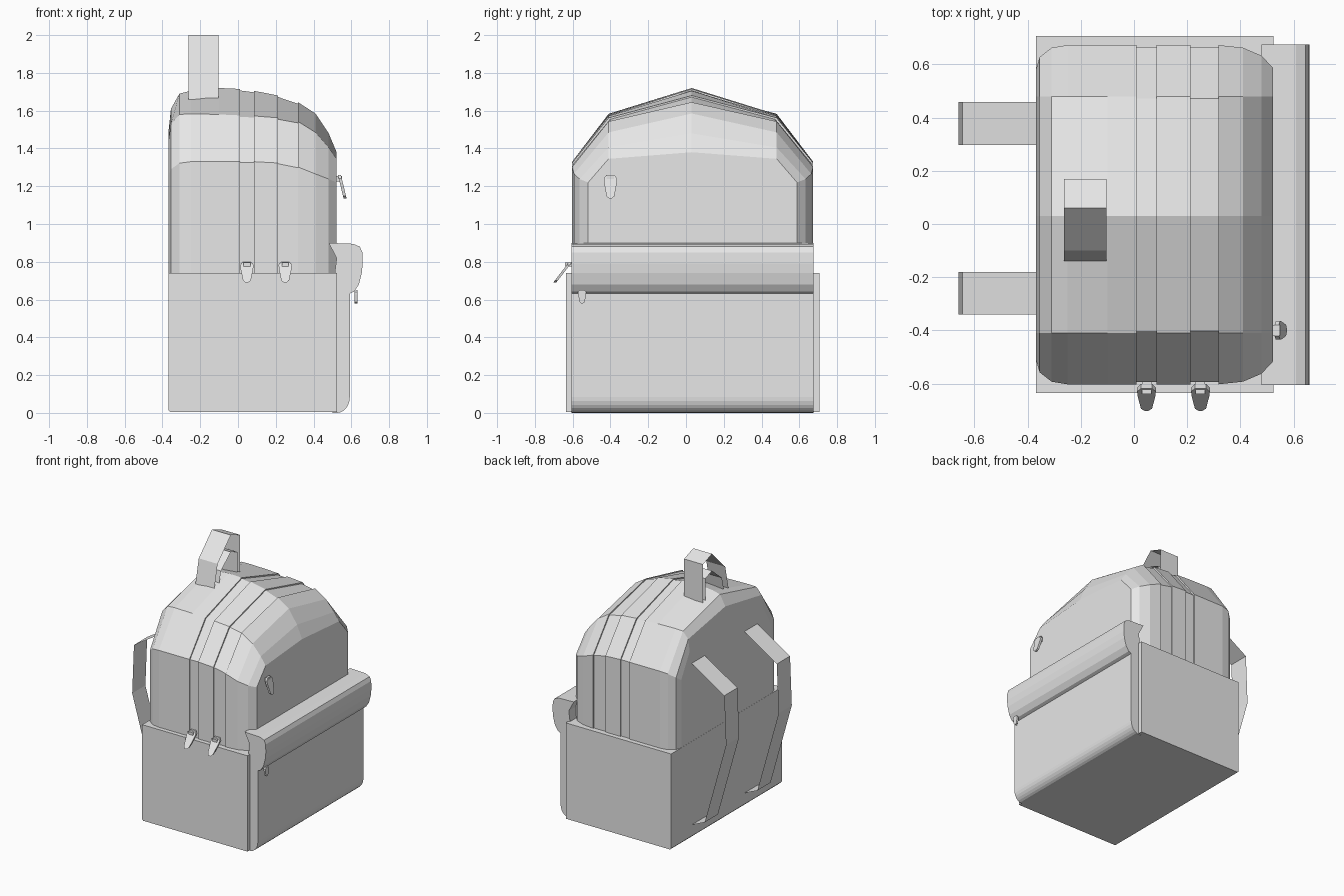
import bpy, bmesh, math
from mathutils import Vector

if "Cube" in bpy.data.objects:
    bpy.data.objects.remove(bpy.data.objects["Cube"])

grey = bpy.data.materials.new("grey_fabric")
grey.diffuse_color = (0.8, 0.8, 0.8, 1)
grey.use_nodes = True
grey.node_tree.nodes["Principled BSDF"].inputs["Base Color"].default_value = grey.diffuse_color


def make(name, verts, faces, fix=True):
    me = bpy.data.meshes.new(name)
    me.from_pydata([tuple(v) for v in verts], [], faces)
    if fix:
        bm = bmesh.new()
        bm.from_mesh(me)
        bmesh.ops.recalc_face_normals(bm, faces=bm.faces)
        bm.to_mesh(me)
        bm.free()
    me.materials.append(grey)
    ob = bpy.data.objects.new(name, me)
    bpy.context.collection.objects.link(ob)
    return ob


def loft(name, rings):
    """Skin closed rings of equal length and cap both ends."""
    n = len(rings[0])
    verts = [p for r in rings for p in r]
    faces = [(k * n + i, k * n + (i + 1) % n, (k + 1) * n + (i + 1) % n, (k + 1) * n + i)
             for k in range(len(rings) - 1) for i in range(n)]
    faces += [tuple(range(n)), tuple(range(len(verts) - n, len(verts)))]
    return make(name, verts, faces)


def extrude_y(name, profile, y0, y1):
    return loft(name, [[(x, y, z) for x, z in profile] for y in (y0, y1)])


def ribbon(name, path, offset):
    """Thin open band: a path swept along one offset."""
    path = [Vector(p) for p in path]
    n = len(path)
    verts = path + [p + Vector(offset) for p in path]
    return make(name, verts, [(i, i + 1, n + i + 1, n + i) for i in range(n - 1)], False)


# domed main bag: arched sections along x (x, side inset, side z, shoulder z, ridge z)
def arch(x, inset, zs, zm, zt, sink=0.0):
    a, b = -0.603 + inset + sink, 0.673 - inset - sink
    return [(x, a, 0.70), (x, a, zs - sink * 0.5), (x, -0.41 + sink, zm - sink),
            (x, 0.03, zt - sink), (x, 0.48 - sink, zm - sink),
            (x, b, zs - sink * 0.5), (x, b, 0.70)]


S = 0.008
z1, z2 = (0, 1.33, 1.575, 1.715), (0, 1.33, 1.572, 1.705)
z3, z4 = (0, 1.323, 1.562, 1.68), (0, 1.302, 1.543, 1.645)
loft("main_bag", [
    arch(-0.368, 0.09, 1.26, 1.44, 1.49), arch(-0.355, 0.045, 1.29, 1.53, 1.61),
    arch(-0.31, 0.01, 1.322, 1.58, 1.69), arch(-0.25, 0, 1.33, 1.583, 1.705),
    arch(-0.10, 0, 1.33, 1.58, 1.72),
    arch(0.01, *z1), arch(0.01, *z1, S), arch(0.085, *z2, S), arch(0.085, *z2),
    arch(0.213, *z3), arch(0.213, *z3, S), arch(0.317, *z4, S), arch(0.317, *z4),
    arch(0.41, 0.01, 1.265, 1.485, 1.585), arch(0.48, 0.04, 1.238, 1.405, 1.48),
    arch(0.522, 0.085, 1.22, 1.345, 1.38)])

# lower box around the bag
extrude_y("lower_box", [(-0.369, 0.015), (-0.36, 0.005), (0.525, 0.005),
                        (0.525, 0.74), (-0.369, 0.74)], -0.635, 0.708)

# front pocket with rounded lower edge
curve = [(0.525 + 0.067 * math.sin(t), 0.085 - 0.085 * math.cos(t))
         for t in [i * math.pi / 12 for i in range(7)]]
extrude_y("front_pocket", [(0.50, 0.0)] + curve + [(0.592, 0.70), (0.50, 0.70)], -0.605, 0.675)

# overhanging pocket flap
extrude_y("pocket_flap", [(0.50, 0.64), (0.592, 0.632), (0.615, 0.642), (0.64, 0.68),
                          (0.655, 0.74), (0.66, 0.79), (0.658, 0.85), (0.645, 0.88),
                          (0.61, 0.895), (0.48, 0.90), (0.522, 0.82)], -0.605, 0.675)

# carry handle: outer and inner bands
for name, pts in (
        ("handle_outer", [(-0.14, 1.66), (-0.10, 1.84), (0.06, 2.0), (0.17, 1.96), (0.17, 1.66)]),
        ("handle_inner", [(-0.085, 1.66), (-0.06, 1.77), (0.06, 1.87), (0.14, 1.84), (0.14, 1.66)])):
    ribbon(name, [(-0.263, y, z) for y, z in pts], (0.16, 0, 0))

# shoulder straps
for i, y in enumerate((-0.34, 0.298)):
    ribbon(f"shoulder_strap_{i + 1}",
           [(x, y, z) for x, z in ((-0.367, 1.34), (-0.645, 1.165), (-0.66, 0.79),
                                   (-0.48, 0.15), (-0.367, 0.10))], (0, 0.16, 0))


# zip pulls: tapered tabs hanging outwards
def pull(name, top, side, out, lean, w, h, thick=0.016):
    top, side, out = Vector(top), Vector(side), Vector(out)
    shape = [(-0.6, 0), (0.6, 0), (1, 0.15), (0.95, 0.35), (0.6, 0.9), (0.2, 1),
             (-0.2, 1), (-0.6, 0.9), (-0.95, 0.35), (-1, 0.15)]
    front = [top + side * (s * w) + out * (lean * t) - Vector((0, 0, h * t)) for s, t in shape]
    back = [p - out * thick for p in front]
    loft(name, [front, back])


for i, x in enumerate((0.047, 0.25)):
    pull(f"side_zip_pull_{i + 1}", (x, -0.618, 0.80), (1, 0, 0), (0, -1, 0), 0.085, 0.035, 0.11)
pull("front_zip_pull", (0.545, -0.40, 1.26), (0, 1, 0), (1, 0, 0), 0.03, 0.035, 0.125)
pull("flap_zip_pull", (0.632, -0.55, 0.65), (0, 1, 0), (1, 0, 0), 0.0, 0.022, 0.07, 0.014)

# small stems joining the pulls to the bag
for name, lo, hi in (("front_pull_stem", (0.515, -0.42, 1.225), (0.55, -0.38, 1.255)),
                     ("side_pull_stem_1", (0.03, -0.64, 0.775), (0.065, -0.59, 0.795)),
                     ("side_pull_stem_2", (0.232, -0.64, 0.775), (0.268, -0.59, 0.795))):
    loft(name, [[(x, lo[1], lo[2]), (x, hi[1], lo[2]), (x, hi[1], hi[2]), (x, lo[1], hi[2])]
                for x in (lo[0], hi[0])])
